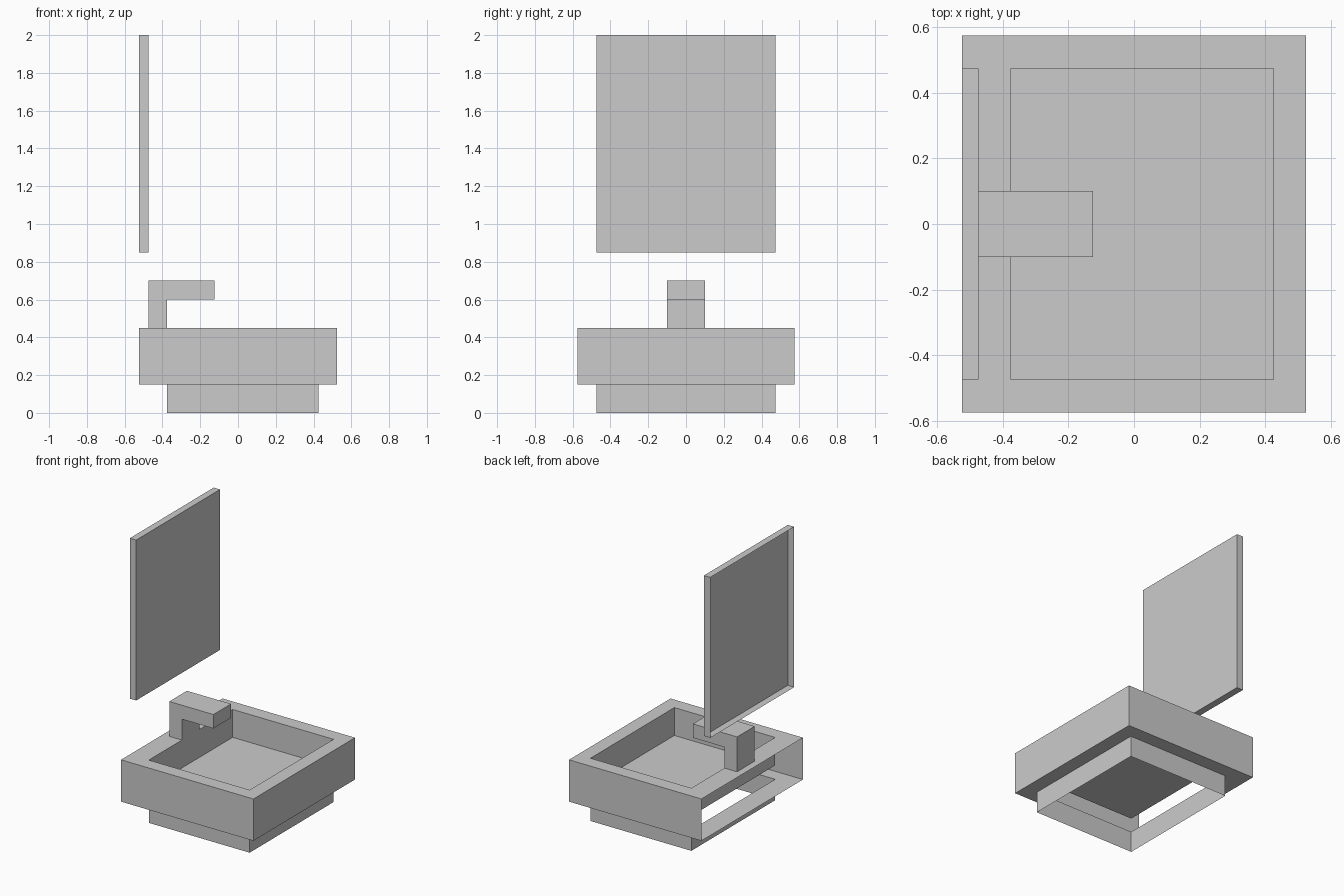
import bpy, bmesh

if "Cube" in bpy.data.objects:
    bpy.data.objects.remove(bpy.data.objects["Cube"])

SIDES = {"-x": (0, 4, 7, 3), "+x": (1, 2, 6, 5), "-y": (0, 1, 5, 4),
         "+y": (2, 3, 7, 6), "-z": (0, 3, 2, 1), "+z": (4, 5, 6, 7)}


def corners(bm, rect, z):
    x0, x1, y = rect
    return [bm.verts.new((px, py, z)) for px, py in ((x0, -y), (x1, -y), (x1, y), (x0, y))]


def box(bm, rect, z0, z1, skip=(), inward=False):
    """Box sheet over a rectangle (x0, x1, half depth), leaving out some sides."""
    v = corners(bm, rect, z0) + corners(bm, rect, z1)
    for side, ids in SIDES.items():
        if side not in skip:
            face = bm.faces.new([v[i] for i in ids])
            if inward:
                face.normal_flip()


def ring(bm, outer, inner, z, up):
    """Flat frame between two rectangles."""
    a, b = corners(bm, outer, z), corners(bm, inner, z)
    for i in range(4):
        j = (i + 1) % 4
        face = bm.faces.new((a[i], a[j], b[j], b[i]))
        if not up:
            face.normal_flip()


def finish(bm, name):
    bmesh.ops.remove_doubles(bm, verts=bm.verts, dist=1e-5)
    mesh = bpy.data.meshes.new(name)
    bm.to_mesh(mesh)
    bm.free()
    obj = bpy.data.objects.new(name, mesh)
    bpy.context.collection.objects.link(obj)


OUTER = (-0.525, 0.525, 0.575)
INNER = (-0.375, 0.425, 0.475)

# Pedestal: four walls, open above and below
bm = bmesh.new()
box(bm, INNER, 0, 0.15, skip=("-z", "+z"))
finish(bm, "pedestal")

# Basin: outer shell open at the wall side, rim, underside and sunken bowl
bm = bmesh.new()
box(bm, OUTER, 0.15, 0.45, skip=("-x", "-z", "+z"))
ring(bm, OUTER, INNER, 0.45, True)
ring(bm, OUTER, INNER, 0.15, False)
box(bm, INNER, 0.25, 0.45, skip=("+z",), inward=True)
finish(bm, "basin")

# Faucet: L-shaped profile extruded across the width
bm = bmesh.new()
profile = [(-0.475, 0.45), (-0.375, 0.45), (-0.375, 0.6),
           (-0.125, 0.6), (-0.125, 0.7), (-0.475, 0.7)]
face = bm.faces.new([bm.verts.new((x, -0.1, z)) for x, z in profile])
moved = bmesh.ops.extrude_face_region(bm, geom=[face], use_keep_orig=True)["geom"]
bmesh.ops.translate(bm, vec=(0, 0.2, 0),
                    verts=[g for g in moved if isinstance(g, bmesh.types.BMVert)])
bmesh.ops.recalc_face_normals(bm, faces=bm.faces)
finish(bm, "faucet")

# Mirror panel: open at the wall side
bm = bmesh.new()
box(bm, (-0.525, -0.475, 0.475), 0.85, 2.0, skip=("-x",))
finish(bm, "mirror")
